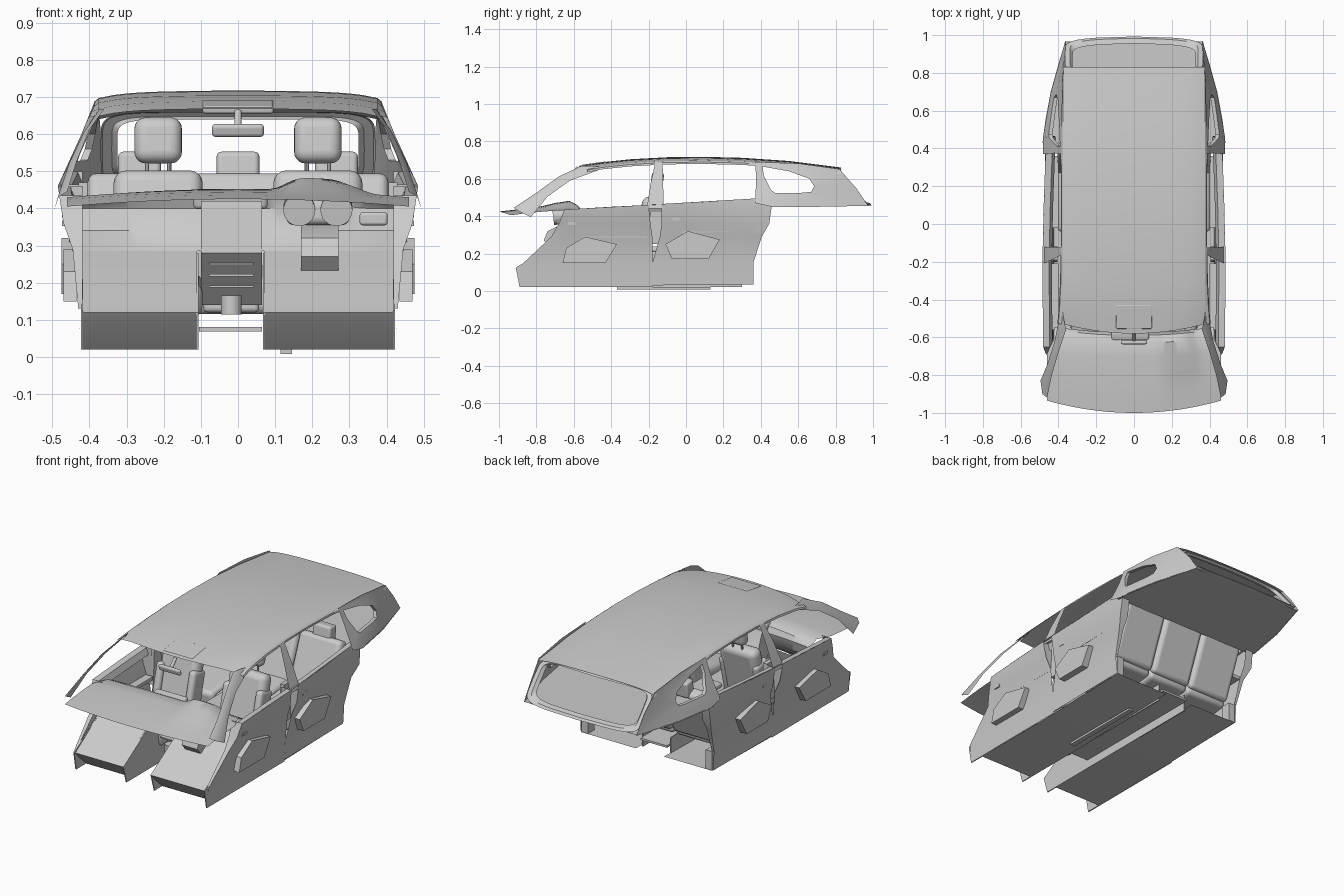
import bpy, math
from mathutils import Vector

if "Cube" in bpy.data.objects:
    bpy.data.objects.remove(bpy.data.objects["Cube"])

def finish(ob, mirror=False, angle=35):
    if mirror:
        ob.modifiers.new("mirror", 'MIRROR')
    bpy.ops.object.select_all(action='DESELECT')
    ob.select_set(True)
    bpy.context.view_layer.objects.active = ob
    bpy.ops.object.shade_smooth_by_angle(angle=math.radians(angle))
    return ob

def mesh(name, verts, faces, mirror=False):
    me = bpy.data.meshes.new(name)
    me.from_pydata(verts, [], faces)
    ob = bpy.data.objects.new(name, me)
    bpy.context.collection.objects.link(ob)
    return finish(ob, mirror)

def loft(name, rows, mirror=False, closed=False):
    n = len(rows[0])
    verts = [p for r in rows for p in r]
    faces = []
    for i in range(len(rows) - 1):
        for j in range(n if closed else n - 1):
            k = (j + 1) % n
            faces.append((i*n + j, i*n + k, (i+1)*n + k, (i+1)*n + j))
    return mesh(name, verts, faces, mirror)

def prism(name, profile, x0, x1, mirror=False):
    n = len(profile)
    verts = [(x, y, z) for x in (x0, x1) for y, z in profile]
    faces = [tuple(range(n)), tuple(range(n, 2*n))]
    faces += [(j, (j+1) % n, n + (j+1) % n, n + j) for j in range(n)]
    return mesh(name, verts, faces, mirror)

def box(name, size, loc, tilt=0, bevel=0.0, seg=4):
    bpy.ops.mesh.primitive_cube_add(size=1, location=loc)
    ob = bpy.context.object
    ob.name = name
    ob.scale = size
    bpy.ops.object.transform_apply(location=False, rotation=False, scale=True)
    ob.rotation_euler[0] = math.radians(tilt)
    if bevel:
        b = ob.modifiers.new("bevel", 'BEVEL')
        b.width, b.segments = bevel, seg
    return finish(ob)

def rod(name, r, a, b, sides=16):
    a, b = Vector(a), Vector(b)
    bpy.ops.mesh.primitive_cylinder_add(radius=r, depth=(b - a).length, vertices=sides, location=(a + b) / 2)
    ob = bpy.context.object
    ob.name = name
    ob.rotation_euler = (b - a).to_track_quat('Z', 'Y').to_euler()
    return finish(ob)

def interp(table, t):
    for (a, u), (b, v) in zip(table, table[1:]):
        if t <= b:
            return u + (v - u) * max(0, (t - a) / (b - a))
    return table[-1][1]

def side(y, z):
    # body side: flares out to the sill, tumbles in to the roof, narrows at the rear
    x = interp([(.02, .424), (.13, .43), (.29, .445), (.36, .47), (.46, .485), (.68, .385)], z)
    x -= interp([(.45, 0), (.68, .035), (.74, .06), (.85, .085), (.97, .122)], y) * min(1, max(0, (0.72 - z) / 0.22))
    return (x, y, z)

def span(a, b, n=8):
    return [side(a[0] + (b[0]-a[0])*i/n, a[1] + (b[1]-a[1])*i/n) for i in range(n + 1)]

# roof headliner
crown = [(-.58, .668), (-.45, .688), (-.3, .704), (-.1, .715), (.1, .717), (.3, .712), (.55, .695), (.83, .66)]
xs = [i / 10 for i in range(-10, 11)]
loft("roof", [[(0.375*u, y + (0.05*u*u if y < -.5 else 0), z - 0.008*u*u - 0.012*abs(u)**7) for u in xs]
              for y, z in crown])

# roof rails, pillars
loft("roof_rail", [[(0.375, y, z - 0.02), side(y, z - 0.028), side(y, z - 0.038)]
                   for y, z in [(-.53, .672)] + crown[1:]], True)
loft("a_pillar", [[(.36, -.56, .668), (.372, -.5, .668), (.383, -.43, .66)],
                  [(.40, -.68, .612), (.415, -.655, .605), (.42, -.62, .59)],
                  [(.435, -.80, .525), (.455, -.77, .52), (.458, -.74, .505)],
                  [(.46, -.92, .445), (.485, -.90, .43), (.495, -.83, .395)]], True)
loft("b_pillar", [span((-.21, .44), (-.12, .44), 2), span((-.19, .57), (-.122, .57), 2),
                  span((-.165, .685), (-.125, .685), 2)], True)
prism("b_pillar_trim", [(-.20, .25), (-.12, .25), (-.13, .47), (-.19, .47)], .405, .43, True)

# door panels
loft("front_door", [span((-.89, .02), (-.18, .02)), span((-.89, .13), (-.18, .13)), span((-.72, .29), (-.18, .29)),
                    span((-.68, .36), (-.19, .36)), span((-.65, .435), (-.2, .46))], True)
loft("rear_door", [span((-.18, .03), (.36, .035)), span((-.18, .15), (.36, .15)), span((-.14, .29), (.405, .29)),
                   span((-.13, .36), (.445, .36)), span((-.13, .465), (.465, .50))], True)
# end faces closing the door thickness
for name, edge in (("front_door_front_edge", [(-.89, .13), (-.72, .29), (-.68, .36), (-.65, .435)]),
                   ("front_door_rear_edge", [(-.2, .25), (-.2, .29), (-.2, .36), (-.2, .46)]),
                   ("rear_door_front_edge", [(-.13, .25), (-.13, .29), (-.13, .36), (-.13, .465)]),
                   ("rear_door_rear_edge", [(.36, .15), (.405, .29), (.445, .36), (.465, .50)])):
    loft(name, [[(.418, y, z), side(y, z)] for y, z in edge], True)
prism("front_door_pocket", [(-.66, .15), (-.43, .15), (-.37, .25), (-.54, .29), (-.64, .23)], .435, .47, True)
prism("rear_door_pocket", [(-.11, .25), (-.075, .17), (.12, .17), (.18, .275), (.01, .32)], .435, .475, True)
prism("front_armrest", [(-.56, .285), (-.21, .285), (-.21, .305), (-.56, .305)], .40, .445, True)
prism("rear_armrest", [(-.02, .31), (.36, .32), (.36, .34), (-.02, .33)], .40, .455, True)
for y, z in ((-.61, .36), (-.055, .385)):
    prism("door_handle", [(y-.02, z-.008), (y+.02, z-.008), (y+.02, z+.008), (y-.02, z+.008)], .445, .474, True)
# thin ledge on top of the doors
loft("window_sill", [[side(y, z), (side(y, z)[0] - .035, y, z - .004), (side(y, z)[0] - .05, y, z - .04)]
                     for y, z in ((-.65, .435), (-.4, .45), (-.2, .46), (.1, .475), (.46, .50))], True)

# rear quarter panel around the small window
outer = [(.37, .47), (.46, .45), (.70, .45), (.975, .455), (.91, .55), (.82, .652), (.6, .682), (.37, .69), (.375, .60)]
inner = [(.455, .54), (.475, .525), (.62, .525), (.67, .53), (.685, .56), (.66, .60), (.55, .64), (.41, .665), (.415, .62)]
mid = [((a+c)/2, (b+d)/2) for (a, b), (c, d) in zip(outer, inner)]
inset = [(x - .02, y, z) for x, y, z in (side(*p) for p in inner)]
loft("rear_quarter", [[side(*p) for p in r] for r in (outer, mid, inner)] + [inset], True, True)

# luggage cover behind the rear seats
loft("luggage_cover", [[(u*side(y, .455)[0], y, .455) for u in (-1, -.5, 0, .5, 1)] for y in (.43, .55, .7, .85, .965)])

# tailgate frame with rounded window
def ring(w, z0, z1, out, n=48):
    pts = []
    for i in range(n):
        t = 2 * math.pi * i / n
        c, s = math.cos(t), math.sin(t)
        u = math.copysign(abs(c)**0.3, c)
        v = math.copysign(abs(s)**0.3, s)
        z = (z0 + z1)/2 + v*(z1 - z0)/2
        pts.append((u*w, .81 + (.66 - z)*.85 + out - .02*u*u, z))
    return pts
loft("tailgate_frame", [ring(.37, .455, .66, -.03), ring(.365, .457, .658, .01), ring(.34, .47, .648, .012),
                        ring(.325, .477, .64, -.01)], closed=True)

# dashboard: top, face and sloping underside in one sheet
dash = [(-1.0, .425), (-.9, .436), (-.8, .444), (-.7, .45), (-.63, .452), (-.59, .435), (-.575, .40), (-.59, .34), (-.64, .285)]
def dash_point(u, i):
    y, z = dash[i]
    f = max(0, 1 - i / 4)
    hood = math.exp(-((u*.45 - .23) / .1)**4) * (0, 0, .008, .025, .034, .03, .01, 0, 0)[i]
    return (u*(.42 + .04*min(1, f*4)), y + .065*f*u*u + (.03*u*u if 3 < i < 8 else 0), z + hood - .02*u*u*(i < 6))
loft("dashboard", [[dash_point(i/20, k) for i in range(-20, 21)] for k in range(len(dash))])

# footwells: firewall, toe board and floor, one each side of the tunnel
for a, b in ((-.42, -.11), (.07, .42)):
    prof = [(-.64, .285), (-.74, .225), (-.83, .165), (-.90, .12), (-.87, .085), (-.80, .02), (-.3, .02), (.36, .033)]
    loft("footwell", [[(x, y, z) for y, z in prof] for x in (a, b)])
    e = a if a > 0 else b
    prism("tunnel_wall", [(-.87, .02), (.30, .02), (.30, .12), (-.5, .14), (-.64, .28), (-.9, .12)], e - .003, e + .003)
    s = a if a < 0 else b
    prism("kick_panel", [(-.89, .02), (-.7, .02), (-.64, .285), (-.91, .125)], s - .003, s + .003)
    box("rear_corner", (.04, .06, .11), (s * .95, .33, .09))
box("floor_rail", (.03, .5, .012), (.13, -.12, .014))

# centre console and stack
prism("centre_stack", [(-.62, .42), (-.56, .41), (-.50, .26), (-.44, .20), (-.5, .14), (-.64, .28)], -.10, .065)
box("console", (.15, .42, .09), (-.018, -.22, .165), 0, .012)
box("console_armrest", (.13, .2, .03), (-.018, -.12, .222), 0, .012)
box("tunnel_cover", (.17, .85, .012), (-.02, -.1, .075))
rod("cup_holder", .028, (-.018, -.60, .115), (-.018, -.60, .165), 20)
rod("shifter", .009, (-.018, -.38, .2), (-.018, -.4, .27))
box("shift_knob", (.03, .035, .035), (-.018, -.4, .275), 0, .012)
for z in (.19, .22, .25):
    box("stack_shelf", (.12, .05, .006), (-.018, -.60 + (.25 - z)*.3, z))
box("centre_screen", (.20, .05, .05), (-.02, -.59, .425), 10, .012)

# instruments and steering column
for x in (.165, .265):
    rod("gauge", .043, (x, -.71, .395), (x, -.63, .405), 24)
box("gauge_housing", (.17, .08, .07), (.215, -.66, .39), 0, .02)
prism("steering_column", [(-.76, .27), (-.72, .225), (-.60, .26), (-.52, .31), (-.52, .37), (-.66, .36), (-.74, .32)], .17, .27)
box("side_vent", (.075, .05, .035), (.365, -.60, .372), 0, .008)

# mirror and overhead console
box("mirror", (.14, .02, .036), (0, -.625, .61), 15, .012)
rod("mirror_stem", .01, (0, -.615, .615), (0, -.575, .66))
box("overhead_console", (.19, .13, .02), (0, -.49, .674), 8, .006)

# seats
def headrest(name, x, y, z, w, h, post, bevel):
    box(name, (w, .065, h), (x, y, z), -8, bevel, 5)
    for d in (-.03, .03):
        rod("headrest_post", .006, (x + d, y, z), (x + d, y - .015, z - h/2 - post), 10)

for x in (-.215, .215):
    box("front_seat_cushion", (.24, .37, .10), (x, -.40, .17), 6, .035)
    box("front_seat_back", (.24, .085, .34), (x, -.225, .335), -14, .035)
    for d in (-.105, .105):
        box("seat_bolster", (.045, .11, .25), (x + d, -.245, .30), -14, .02)
    box("seat_base", (.2, .28, .09), (x, -.38, .08))
    headrest("front_headrest", x, -.155, .583, .128, .125, .04, .031)
for x, w in ((-.27, .27), (0, .26), (.27, .27)):
    box("rear_seat_cushion", (w, .34, .10), (x, .13, .18), 6, .025)
    box("rear_seat_back", (w, .075, .33), (x, .345, .335), -22, .025)
for x in (-.265, 0, .265):
    headrest("rear_headrest", x, .415, .503, .115, .095, .02, .014)
